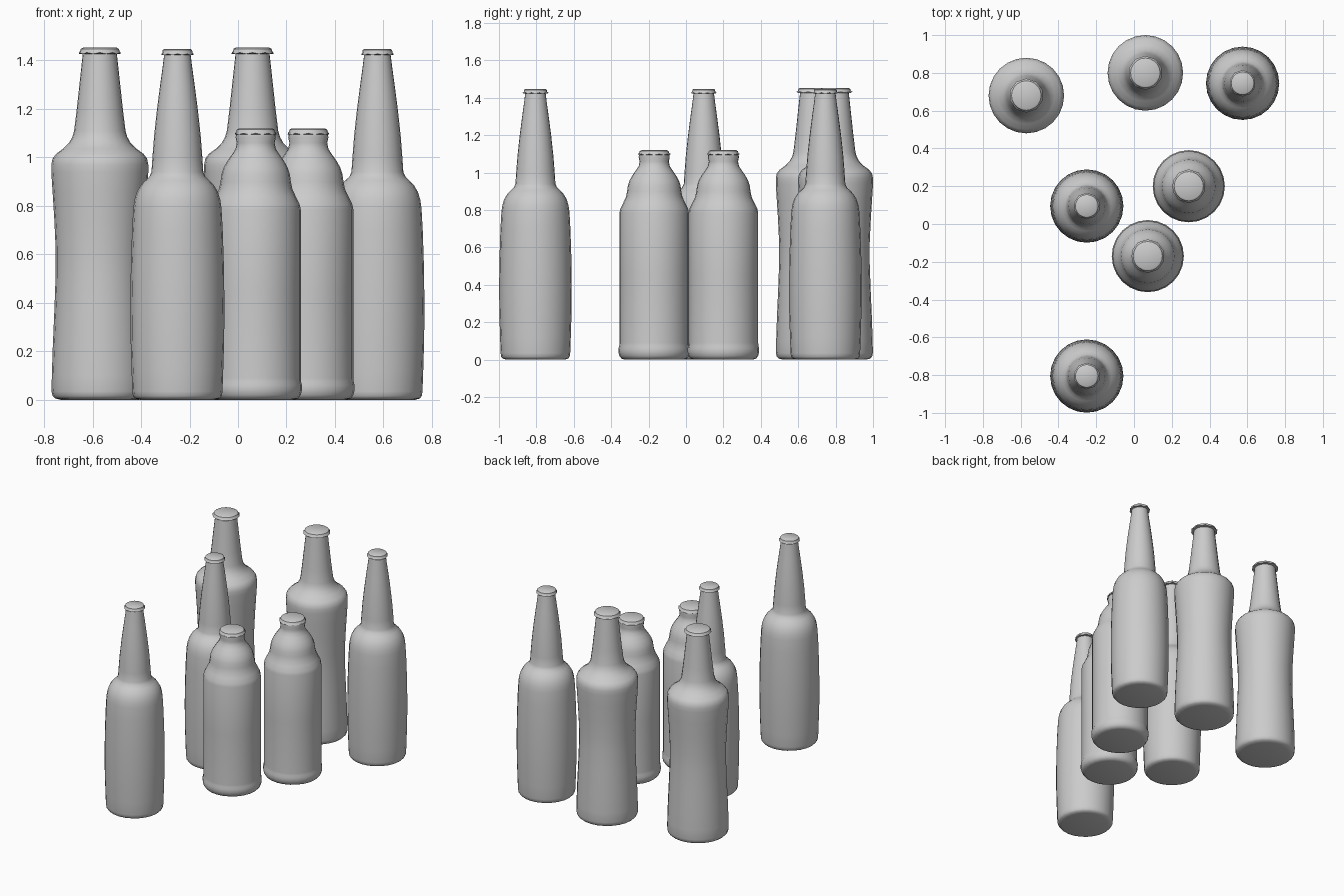
import bpy, bmesh, math


def lathe(name, profile, x, y, segs=24, wave=None):
    """Revolve (radius, z) points; wave = (ring index, radius change, z change) on every second vertex."""
    bm = bmesh.new()
    rings = []
    for i, (r, z) in enumerate(profile):
        ring = []
        for s in range(segs):
            a = 2 * math.pi * s / segs
            rr, zz = r, z
            if wave and i == wave[0] and s % 2:
                rr, zz = r + wave[1], z + wave[2]
            ring.append(bm.verts.new((rr * math.cos(a), rr * math.sin(a), zz)))
        rings.append(ring)
    for lo, hi in zip(rings, rings[1:]):
        for s in range(segs):
            t = (s + 1) % segs
            bm.faces.new((lo[s], lo[t], hi[t], hi[s]))
    bm.faces.new(rings[0][::-1])
    bm.faces.new(rings[-1])
    mesh = bpy.data.meshes.new(name)
    bm.to_mesh(mesh)
    bm.free()
    ob = bpy.data.objects.new(name, mesh)
    bpy.context.collection.objects.link(ob)
    ob.location = (x, y, 0)
    bpy.ops.object.select_all(action='DESELECT')
    ob.select_set(True)
    bpy.context.view_layer.objects.active = ob
    bpy.ops.object.shade_smooth_by_angle(angle=math.radians(40))
    return ob


def bottle(name, body, cap_r, cap_top, places):
    # crimped crown cap: skirt, flare, rounded top
    cap = [(cap_r - 0.003, cap_top - 0.026), (cap_r - 0.007, cap_top - 0.016),
           (cap_r * 0.88, cap_top - 0.005), (cap_r * 0.78, cap_top)]
    for i, (x, y) in enumerate(places, 1):
        lathe(f"{name}_bottle_{i}", body, x, y)
        lathe(f"{name}_cap_{i}", cap, x, y, segs=20, wave=(0, 0.004, 0.006))


# waisted bottle with a wide tapering neck
waisted = [(0.160, 0.0), (0.185, 0.006), (0.195, 0.016), (0.199, 0.035), (0.198, 0.10),
           (0.194, 0.22), (0.187, 0.38), (0.182, 0.52), (0.182, 0.62), (0.188, 0.75),
           (0.195, 0.86), (0.200, 0.94), (0.200, 0.97), (0.195, 0.995), (0.180, 1.015),
           (0.150, 1.037), (0.127, 1.06), (0.113, 1.085), (0.106, 1.11), (0.095, 1.20),
           (0.082, 1.32), (0.070, 1.43)]
bottle("waisted", waisted, 0.089, 1.453, [(-0.57, 0.68), (0.06, 0.80)])

# slim long-neck bottle
longneck = [(0.155, 0.0), (0.175, 0.006), (0.183, 0.016), (0.186, 0.035), (0.189, 0.12),
            (0.193, 0.25), (0.194, 0.40), (0.192, 0.55), (0.187, 0.70), (0.182, 0.79),
            (0.177, 0.825), (0.167, 0.858), (0.151, 0.885), (0.132, 0.905), (0.116, 0.92),
            (0.107, 0.94), (0.103, 1.00), (0.096, 1.09), (0.084, 1.20), (0.071, 1.30),
            (0.060, 1.38), (0.054, 1.43)]
bottle("longneck", longneck, 0.069, 1.448, [(0.575, 0.745), (-0.25, 0.095), (-0.25, -0.805)])

# stubby bottle with a bulging shoulder and a foot ring
stubby = [(0.155, 0.0), (0.175, 0.006), (0.186, 0.02), (0.191, 0.04), (0.191, 0.06),
          (0.187, 0.075), (0.186, 0.09), (0.186, 0.45), (0.186, 0.785), (0.181, 0.808),
          (0.165, 0.840), (0.151, 0.870), (0.145, 0.900), (0.141, 0.930), (0.132, 0.958),
          (0.117, 0.985), (0.098, 1.012), (0.083, 1.035), (0.078, 1.06), (0.083, 1.083), (0.080, 1.10)]
bottle("stubby", stubby, 0.088, 1.12, [(0.29, 0.20), (0.073, -0.17)])
